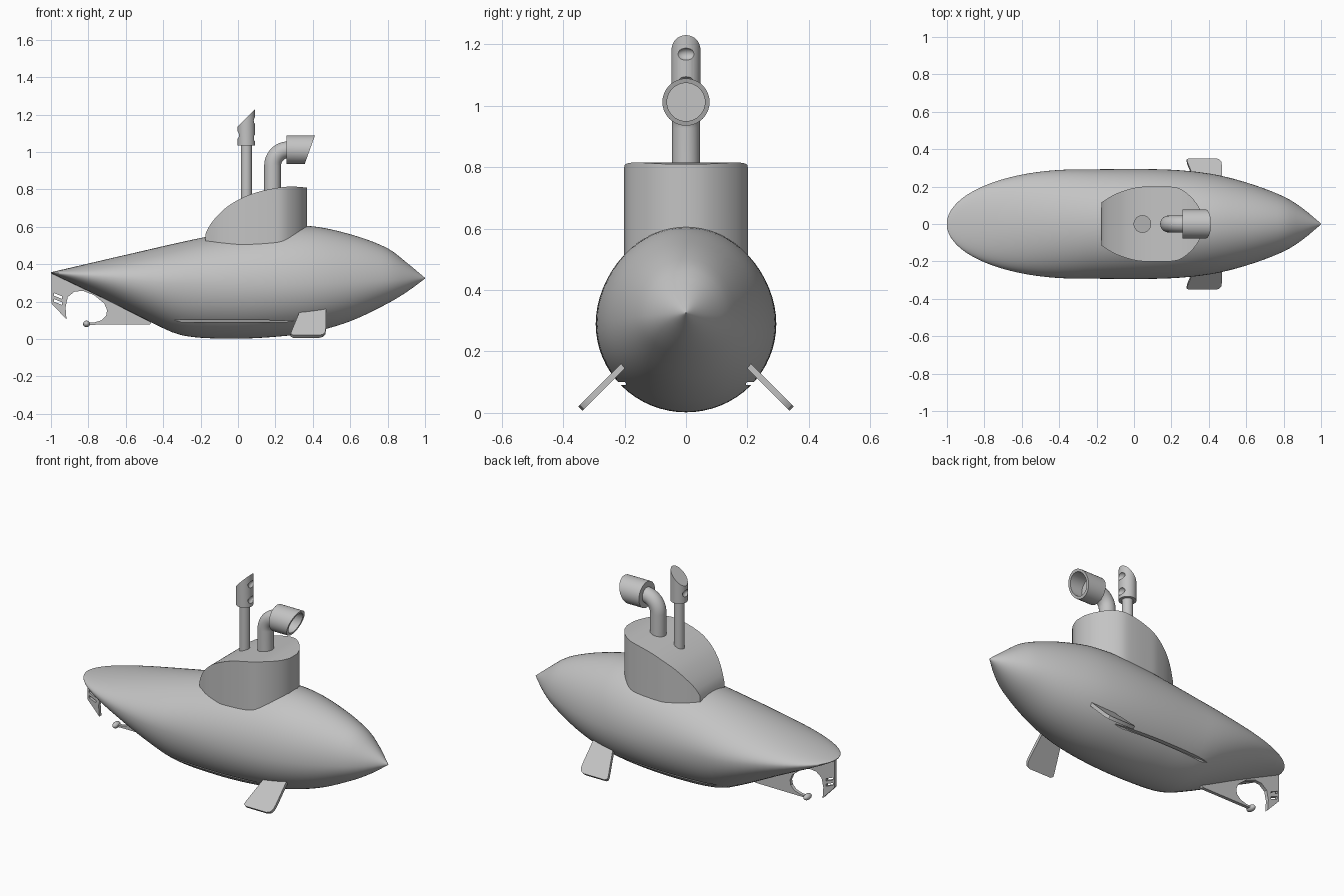
import bpy, bmesh
from math import sin, cos, pi, radians, sqrt
from mathutils import Vector

cube = bpy.data.objects.get("Cube")
if cube:
    bpy.data.objects.remove(cube, do_unlink=True)

grey = bpy.data.materials.new("plain_grey")
grey.use_nodes = True
GREY = (0.55, 0.55, 0.55, 1)
grey.diffuse_color = GREY
grey.node_tree.nodes["Principled BSDF"].inputs["Base Color"].default_value = GREY


def finish(name, bm):
    """Turn a bmesh into a shaded object."""
    bmesh.ops.recalc_face_normals(bm, faces=bm.faces)
    mesh = bpy.data.meshes.new(name)
    bm.to_mesh(mesh)
    bm.free()
    mesh.materials.append(grey)
    obj = bpy.data.objects.new(name, mesh)
    bpy.context.collection.objects.link(obj)
    shade(obj)
    return obj


def activate(obj):
    bpy.ops.object.select_all(action='DESELECT')
    obj.select_set(True)
    bpy.context.view_layer.objects.active = obj


def shade(obj):
    activate(obj)
    bpy.ops.object.shade_smooth_by_angle(angle=radians(35))


def loft(name, rings):
    """Skin a row of closed rings and cap both ends."""
    bm = bmesh.new()
    rows = [[bm.verts.new(p) for p in ring] for ring in rings]
    for a, b in zip(rows, rows[1:]):
        for i in range(len(a)):
            j = (i + 1) % len(a)
            bm.faces.new((a[i], a[j], b[j], b[i]))
    bm.faces.new(rows[0])
    bm.faces.new(rows[-1])
    return finish(name, bm)


def circle(center, radius, tilt=0, slant=0, sides=32):
    """Ring facing up, tilted towards +x, its plane optionally slanted."""
    u, n = Vector((cos(tilt), 0, -sin(tilt))), Vector((sin(tilt), 0, cos(tilt)))
    ring = []
    for i in range(sides):
        t = 2 * pi * i / sides
        ring.append(Vector(center) + radius * (cos(t) * (u + slant * n) + Vector((0, sin(t), 0))))
    return ring


def plate(name, outline, thickness):
    """Flat sheet from an x-z outline, centred on y."""
    rings = [[(x, y, z) for x, z in outline] for y in (-thickness / 2, thickness / 2)]
    return loft(name, rings)


def cut(obj, cutter):
    cutter.hide_render = True
    mod = obj.modifiers.new("cut", 'BOOLEAN')
    mod.operation, mod.solver, mod.object = 'DIFFERENCE', 'EXACT', cutter
    activate(obj)
    bpy.ops.object.modifier_apply(modifier=mod.name)
    bpy.data.objects.remove(cutter, do_unlink=True)
    shade(obj)


def curve_at(keys, x):
    """Smooth curve through (x, value) keys."""
    def slope(i):
        a, b = keys[max(i - 1, 0)], keys[min(i + 1, len(keys) - 1)]
        return (b[1] - a[1]) / (b[0] - a[0])
    i = 0
    while i < len(keys) - 2 and x > keys[i + 1][0]:
        i += 1
    (x0, v0), (x1, v1) = keys[i], keys[i + 1]
    d = x1 - x0
    t = (x - x0) / d
    s = t * t * (3 - 2 * t)
    return (v0 * (1 - s) + v1 * s + d * slope(i) * t * (1 - t) ** 2
            - d * slope(i + 1) * t * t * (1 - t))


# Hull: half-ellipse sections above and below a side line
TOP = [(-1, .357), (-.6, .45), (-.2, .54), (.1, .59), (.37, .605), (.6, .56),
       (.8, .485), (.9, .41), (1, .327)]
BOTTOM = [(-1, .352), (-.7, .208), (-.45, .082), (-.3, .02), (-.05, .002), (.2, .012),
          (.4, .038), (.6, .095), (.8, .19), (.9, .25), (1, .323)]
SIDE = [(-1, .355), (-.7, .33), (-.4, .3), (0, .29), (.5, .3), (1, .325)]
WIDTH = [(-.3, .292), (.15, .292), (.4, .27), (.6, .222), (.8, .147), (.9, .085), (1, .002)]


def hull_width(x):
    if x < -.3:
        return .292 * sqrt(max(1 - ((x + .3) / .701) ** 2, 0))
    return curve_at(WIDTH, x)


def hull_ring(x, sides=64):
    w, mid = hull_width(x), curve_at(SIDE, x)
    up, down = curve_at(TOP, x) - mid, mid - curve_at(BOTTOM, x)
    ring = []
    for i in range(sides):
        t = 2 * pi * i / sides
        ring.append((x, w * cos(t), mid + sin(t) * (up if sin(t) > 0 else down)))
    return ring


stations = [-.3 - .7 * cos(pi / 2 * i / 20) for i in range(20)]
stations += [-.3 + 1.3 * i / 39 for i in range(40)]
hull = loft("hull", [hull_ring(x) for x in stations])

# Long slots low on both sides of the hull
for side in (-1, 1):
    slot = plate("slot_cutter", [(-.34, .09), (.28, .09), (.3, .1), (-.36, .102)], .08)
    slot.location.y = side * .235
    cut(hull, slot)

# Tower: upright walls under a curved sloping roof
ROOF = [(-.175, .56), (-.15, .61), (-.1, .67), (-.04, .72), (.05, .767), (.15, .797),
        (.27, .815), (.37, .81)]
PLAN = [(-.175, .115), (-.1, .16), (0, .193), (.06, .2), (.19, .2), (.25, .187), (.31, .14),
        (.35, .085), (.37, .035)]


def tower_ring(x):
    w, z = curve_at(PLAN, x), curve_at(ROOF, x)
    return [(x, -w, .42), (x, -w, z), (x, w, z), (x, w, .42)]


loft("tower", [tower_ring(-.175 + .545 * i / 32) for i in range(33)])

# Straight periscope with a slanted, pierced head
PX = .045
loft("periscope_tube", [circle((PX, 0, z), .03) for z in (.68, 1.06)])
head = loft("periscope_head", [circle((PX, 0, 1.035), .047),
                               circle((PX, 0, 1.183), .047, slant=1)])
for x, z in ((.095, 1.168), (.095, 1.075), (-.005, 1.09)):
    bm = bmesh.new()
    bmesh.ops.create_uvsphere(bm, u_segments=16, v_segments=10, radius=.02)
    bmesh.ops.scale(bm, vec=(1, 1.6, 1), verts=bm.verts)
    bmesh.ops.translate(bm, vec=(x, 0, z), verts=bm.verts)
    cut(head, finish("hole_cutter", bm))

# Bent vent pipe with a hollow slanted mouth facing forward
VX, VZ, BEND = .185, 1.012, .085
pipe = [circle((VX, 0, .72), .045)]
for i in range(13):
    a = pi / 2 * i / 12
    pipe.append(circle((VX + BEND * (1 - cos(a)), 0, VZ - BEND * (1 - sin(a))), .045, a))
loft("vent_pipe", pipe)
loft("vent_mouth", [circle((.26, 0, VZ), .077, pi / 2),
                    circle((.384, 0, VZ), .077, pi / 2, -.36),
                    circle((.384, 0, VZ), .062, pi / 2, -.36),
                    circle((.31, 0, VZ), .062, pi / 2)])

# Tail: skeg and rudder in one thin sheet with an arched opening
tail = plate("rudder_and_skeg", [
    (-.997, .353), (-.997, .19), (-.917, .105), (-.922, .17), (-.91, .225), (-.875, .253),
    (-.83, .258), (-.77, .235), (-.715, .19), (-.7, .155), (-.705, .125), (-.73, .1),
    (-.77, .088), (-.82, .086), (-.82, .076), (-.47, .078), (-.4, .2), (-.8, .3)], .02)
for z in (.232, .2):
    cut(tail, plate("vent_cutter", [(-.985, z), (-.94, z - .018), (-.94, z - .004),
                                    (-.985, z + .014)], .1))

# Peg across the skeg tip
bm = bmesh.new()
bmesh.ops.create_uvsphere(bm, u_segments=24, v_segments=12, radius=.018)
bmesh.ops.scale(bm, vec=(1, 1.7, 1), verts=bm.verts)
bmesh.ops.translate(bm, vec=(-.81, 0, .081), verts=bm.verts)
finish("tail_peg", bm)

# Diving fins, swept down at 45 degrees
for name, side in (("left_fin", -1), ("right_fin", 1)):
    fin = plate(name, [(.345, .03), (.335, 0), (.285, -.17), (.282, -.188), (.295, -.197),
                       (.435, -.197), (.455, -.19), (.467, -.17), (.47, -.14), (.47, .03)], .02)
    fin.location = (0, side * .205, .153)
    fin.rotation_euler.x = side * radians(45)
